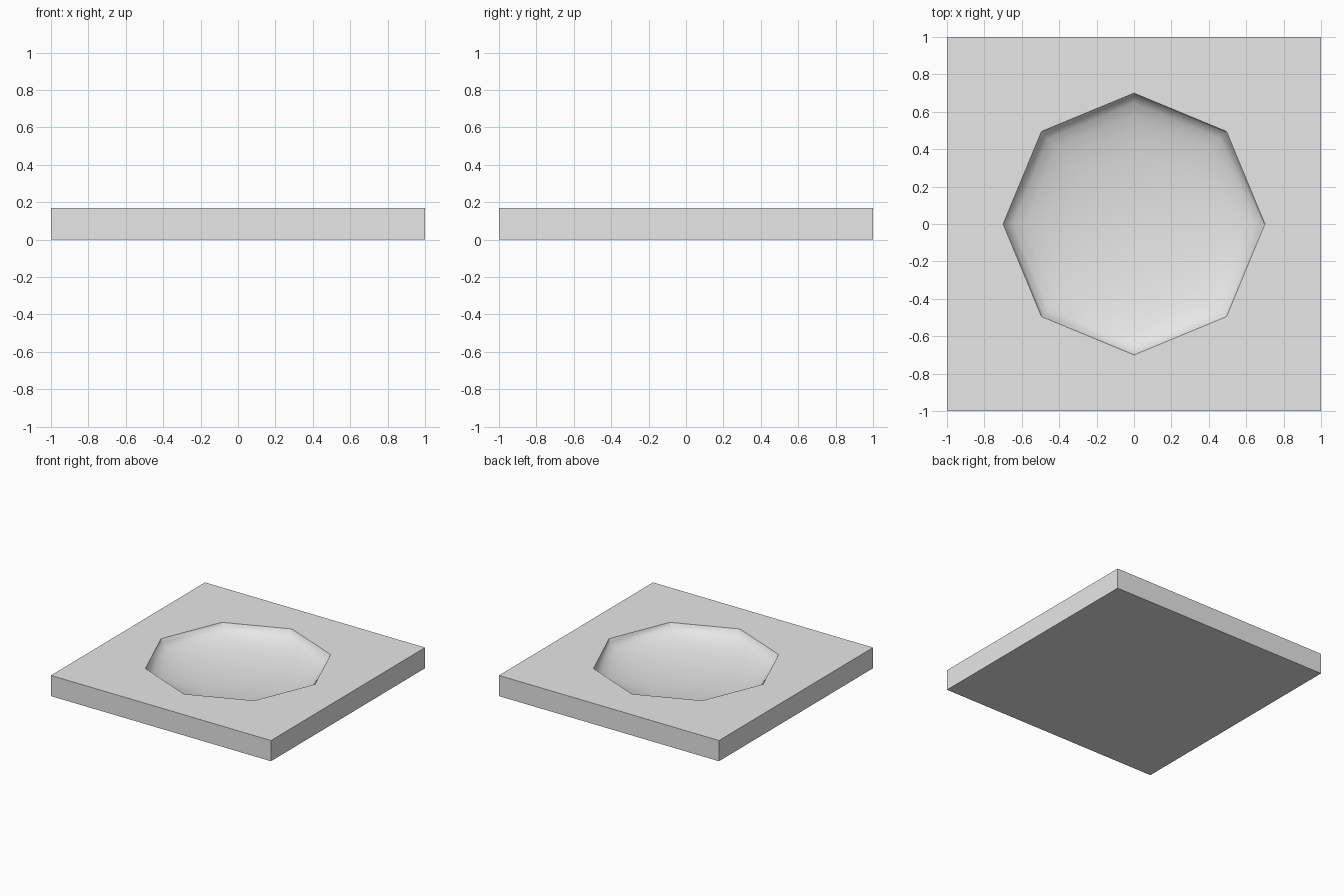
import bpy

cube = bpy.data.objects.get("Cube")
if cube:
    bpy.data.objects.remove(cube, do_unlink=True)

HEIGHT, RIM_RADIUS, BOWL_DEPTH = 0.17, 0.7, 0.15

grey = bpy.data.materials.new("plain grey")
grey.use_nodes = True
colour = (0.8, 0.8, 0.8, 1)
grey.diffuse_color = colour
grey.node_tree.nodes["Principled BSDF"].inputs["Base Color"].default_value = colour

# Square slab
bpy.ops.mesh.primitive_cube_add(size=1, location=(0, 0, HEIGHT / 2))
slab = bpy.context.object
slab.name = "slab_with_bowl"
slab.scale = (2, 2, HEIGHT)
bpy.ops.object.transform_apply(location=True, rotation=False, scale=True)
slab.data.materials.append(grey)

# Flattened eight-sided sphere that hollows out the bowl
bpy.ops.mesh.primitive_uv_sphere_add(segments=8, ring_count=16, radius=1,
                                     location=(0, 0, HEIGHT))
cutter = bpy.context.object
cutter.name = "bowl_cutter"
cutter.scale = (RIM_RADIUS, RIM_RADIUS, BOWL_DEPTH)
bpy.ops.object.transform_apply(location=True, rotation=False, scale=True)
cutter.data.materials.append(grey)
cutter.hide_render = True

# Cut the bowl, then drop the cutter
bpy.ops.object.select_all(action='DESELECT')
slab.select_set(True)
bpy.context.view_layer.objects.active = slab
hollow = slab.modifiers.new("bowl", 'BOOLEAN')
hollow.operation = 'DIFFERENCE'
hollow.solver = 'EXACT'
hollow.object = cutter
bpy.ops.object.modifier_apply(modifier=hollow.name)
bpy.data.objects.remove(cutter, do_unlink=True)

# Smooth bowl, crisp rim and slab edges
bpy.ops.object.shade_smooth_by_angle(angle=0.56)
